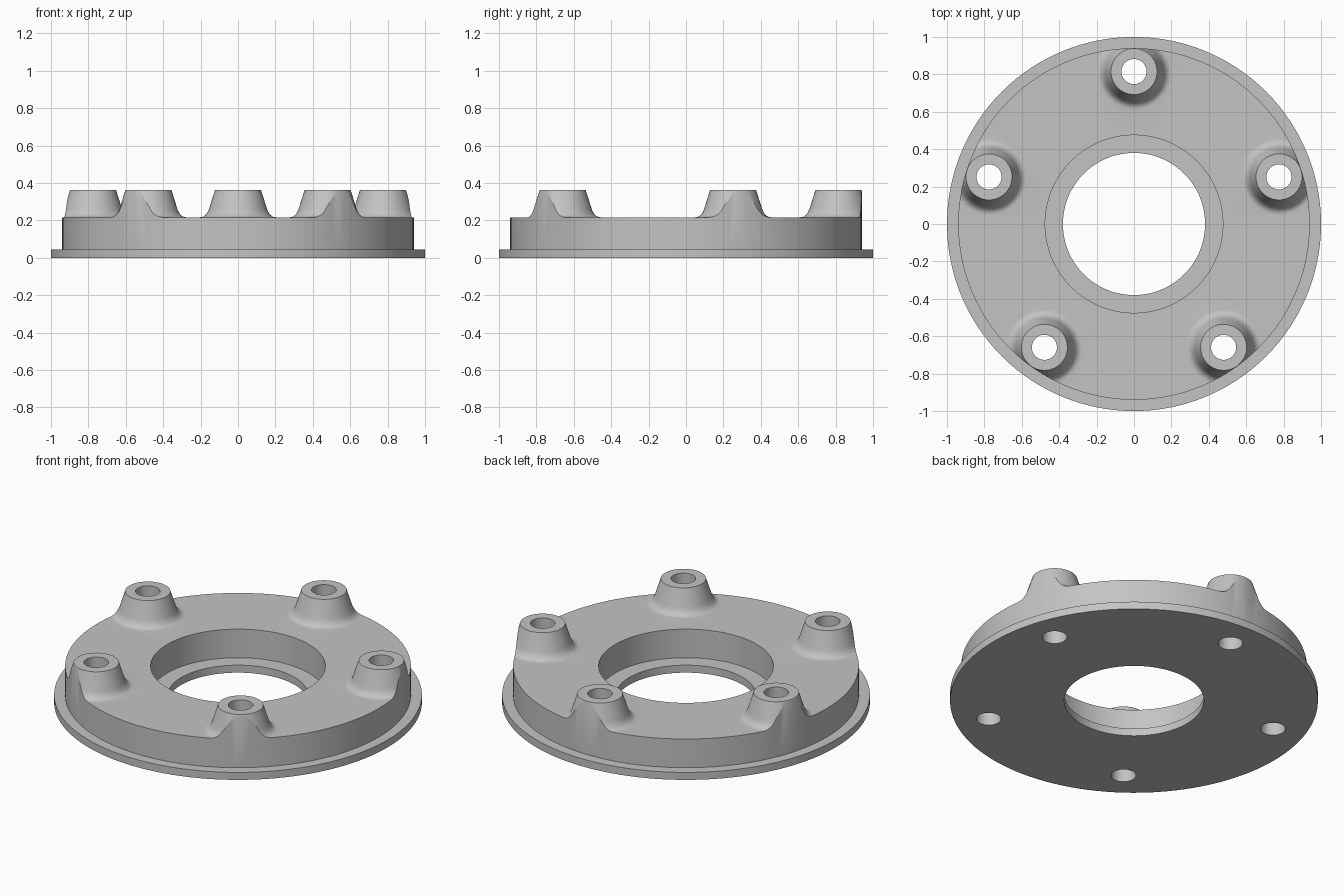
import bpy, bmesh, math
from mathutils import Matrix, Vector

cube = bpy.data.objects.get("Cube")
if cube:
    bpy.data.objects.remove(cube, do_unlink=True)

SEG = 128
BOSS_COUNT = 5
BOSS_DIST = 0.815
FLANGE_Z, DECK_Z, TOP_Z = 0.045, 0.217, 0.363

grey = bpy.data.materials.new("plain_grey")
grey.use_nodes = True
colour = (0.55, 0.55, 0.55, 1)
grey.diffuse_color = colour
grey.node_tree.nodes["Principled BSDF"].inputs["Base Color"].default_value = colour


def lathe(name, profile, seg=SEG, closed=False, centres=((0, 0),)):
    """Revolve an (r, z) profile about z at each centre, as a solid."""
    bm = bmesh.new()
    for cx, cy in centres:
        rings = []
        for r, z in profile:
            rings.append([bm.verts.new((cx + r * math.cos(math.tau * i / seg),
                                        cy + r * math.sin(math.tau * i / seg), z))
                          for i in range(seg)])
        pairs = list(zip(rings, rings[1:]))
        if closed:
            pairs.append((rings[-1], rings[0]))
        else:
            bm.faces.new(rings[0])
            bm.faces.new(rings[-1])
        for a, b in pairs:
            for i in range(seg):
                j = (i + 1) % seg
                bm.faces.new((a[i], a[j], b[j], b[i]))
    bmesh.ops.recalc_face_normals(bm, faces=bm.faces)
    mesh = bpy.data.meshes.new(name)
    bm.to_mesh(mesh)
    bm.free()
    mesh.materials.append(grey)
    obj = bpy.data.objects.new(name, mesh)
    bpy.context.collection.objects.link(obj)
    return obj


def boolean(target, tool, operation):
    mod = target.modifiers.new(tool.name, "BOOLEAN")
    mod.operation, mod.solver, mod.object = operation, "EXACT", tool
    bpy.context.view_layer.objects.active = target
    bpy.ops.object.modifier_apply(modifier=mod.name)
    bpy.data.objects.remove(tool, do_unlink=True)


centres = []
for k in range(BOSS_COUNT):
    a = math.pi / 2 + math.tau * k / BOSS_COUNT
    centres.append((BOSS_DIST * math.cos(a), BOSS_DIST * math.sin(a)))

# Disc with a stepped centre bore
spacer = lathe("wheel_spacer", [(0.38, 0), (1, 0), (1, DECK_Z), (0.475, DECK_Z),
                                (0.475, FLANGE_Z), (0.38, FLANGE_Z)], closed=True)

# Tapered bosses with a filleted foot
p0, p1, p2 = Vector((0.154, 0.265)), Vector((0.169, DECK_Z)), Vector((0.203, DECK_Z))
fillet = [p0 * (1 - t) ** 2 + p1 * 2 * t * (1 - t) + p2 * t * t
          for t in (i / 8 for i in range(9))]
boss_profile = [(0.203, 0.1)] + [tuple(p) for p in reversed(fillet)] + [(0.123, TOP_Z)]
boolean(spacer, lathe("bosses", boss_profile, 64, centres=centres), "UNION")

# Trim the rim and bosses to the hub wall, leaving the thin flange
boolean(spacer, lathe("rim_trim", [(0.94, FLANGE_Z), (1.2, FLANGE_Z), (1.2, 0.5),
                                   (0.94, 0.5)], closed=True), "DIFFERENCE")

# Bolt holes
boolean(spacer, lathe("bolt_holes", [(0.067, -0.1), (0.067, 0.5)], 48,
                      centres=centres), "DIFFERENCE")

# Smooth shading with sharp edges
bpy.ops.object.select_all(action="DESELECT")
spacer.select_set(True)
bpy.context.view_layer.objects.active = spacer
bpy.ops.object.shade_smooth_by_angle(angle=math.radians(25))
